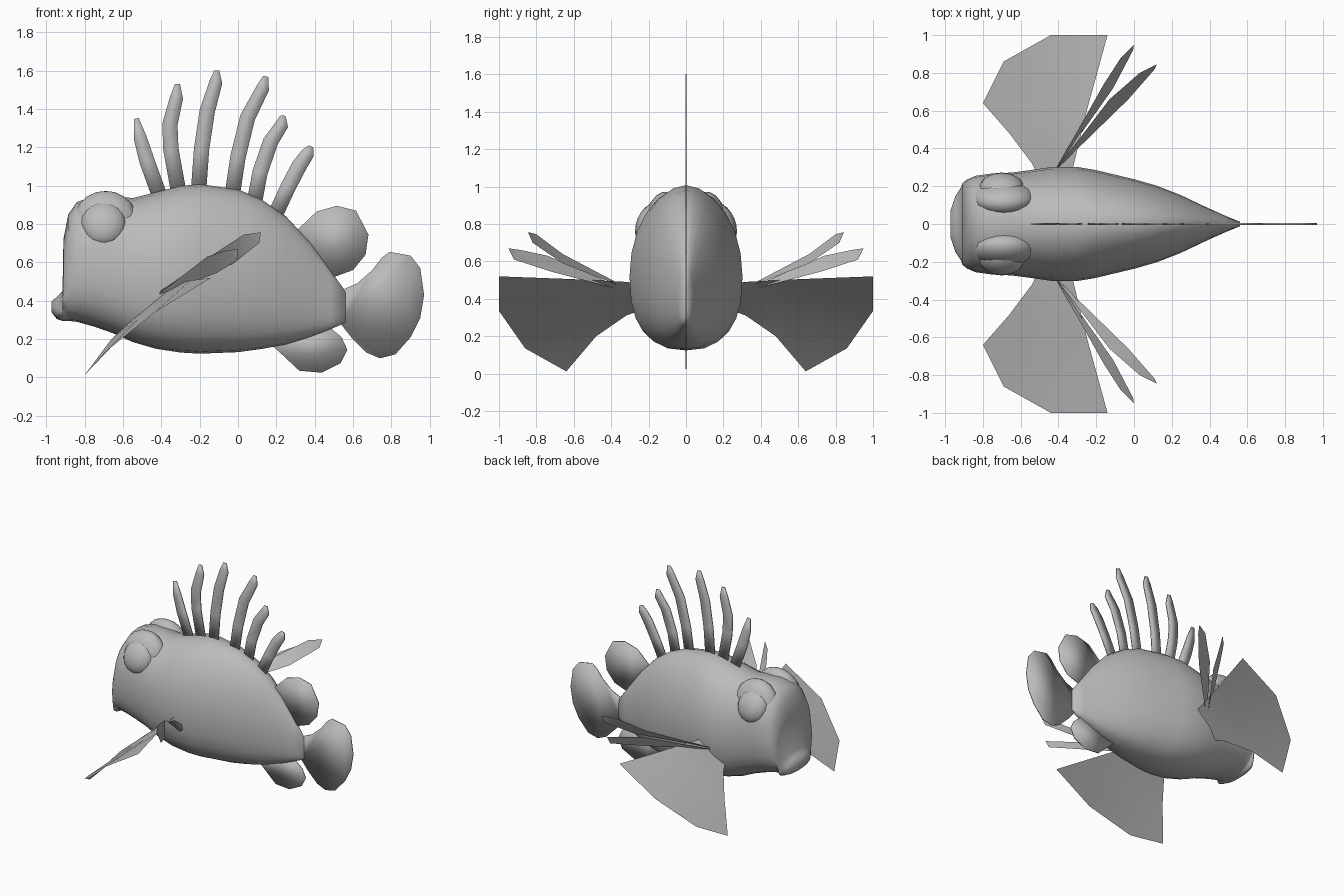
import bpy, bmesh, math
from mathutils import Vector, Matrix

cube = bpy.data.objects.get("Cube")
if cube:
    bpy.data.objects.remove(cube, do_unlink=True)

grey = bpy.data.materials.new("plain_grey")
grey.use_nodes = True
grey.diffuse_color = (0.5, 0.5, 0.5, 1)
grey.node_tree.nodes["Principled BSDF"].inputs["Base Color"].default_value = (0.5, 0.5, 0.5, 1)


def finish(name, bm, recalc=True):
    """Turn a bmesh into a smooth shaded object."""
    if recalc:
        bmesh.ops.recalc_face_normals(bm, faces=bm.faces)
    mesh = bpy.data.meshes.new(name)
    bm.to_mesh(mesh)
    bm.free()
    mesh.materials.append(grey)
    mesh.shade_smooth()
    obj = bpy.data.objects.new(name, mesh)
    bpy.context.collection.objects.link(obj)
    return obj


def skin(bm, rows, closed=False):
    """Join rows of points with quads."""
    rows = [[bm.verts.new(p) for p in row] for row in rows]
    n = len(rows[0])
    for a, b in zip(rows, rows[1:]):
        for i in range(n if closed else n - 1):
            j = (i + 1) % n
            bm.faces.new((a[i], a[j], b[j], b[i]))
    return rows


def thicken(bm, half=0.004):
    """Make a flat shape in the y = 0 plane into a thin plate."""
    geo = bmesh.ops.extrude_face_region(bm, geom=bm.faces[:])["geom"]
    moved = {v for v in geo if isinstance(v, bmesh.types.BMVert)}
    for v in bm.verts:
        v.co.y = half if v in moved else -half


# Body: x, bottom, top, half width, upper roundness
SECTIONS = [
    (-.972, .34, .395, .07, 2), (-.945, .305, .42, .15, 2), (-.915, .295, .45, .195, 2),
    (-.91, .295, .72, .215, 2.2), (-.885, .295, .85, .235, 2.3), (-.84, .29, .915, .255, 2.4),
    (-.75, .265, .945, .268, 2.3), (-.65, .23, .945, .272, 2.2), (-.55, .185, .935, .285, 2.1),
    (-.43, .15, .965, .302, 2), (-.3, .13, .998, .302, 2), (-.2, .124, 1.008, .285, 1.9),
    (0, .132, .98, .237, 1.85), (.12, .148, .93, .203, 1.85), (.25, .172, .84, .152, 1.85),
    (.38, .212, .70, .09, 1.85), (.48, .25, .56, .045, 1.9), (.56, .285, .45, .012, 2)]
rings = []
for x, low, top, w, n in SECTIONS:
    mid = low + (top - low) * 0.45
    ring = []
    for k in range(24):
        a = math.tau * k / 24
        c, s = math.cos(a), math.sin(a)
        e, h = (n, top - mid) if s > 0 else (2.5, mid - low)
        ring.append((x, math.copysign(w * abs(c) ** (2 / e), c),
                     mid + math.copysign(h * abs(s) ** (2 / e), s)))
    rings.append(ring)
bm = bmesh.new()
rows = skin(bm, rings, True)
bm.faces.new(rows[0])
bm.faces.new(rows[-1])
finish("body", bm)


# Eyes and brows
def ball(name, centre, size, tilt):
    bm = bmesh.new()
    bmesh.ops.create_uvsphere(bm, u_segments=14, v_segments=10, radius=1)
    place = Matrix.Translation(centre) @ Matrix.Rotation(tilt, 4, "X") @ Matrix.Diagonal((*size, 1))
    bmesh.ops.transform(bm, matrix=place, verts=bm.verts)
    finish(name, bm)


for side, s in (("left", 1), ("right", -1)):
    ball(side + "_eye", (-.70, .19 * s, .80), (.12, .075, .12), .38 * s)
    ball(side + "_brow", (-.69, .135 * s, .81), (.17, .09, .165), .2 * s)

# Tail, rear back fin and belly fin
FINS = {
    "tail_fin": [(.5, .44), (.54, .455), (.62, .49), (.7, .56), (.75, .625), (.79, .655), (.9, .635),
                 (.95, .57), (.97, .43), (.95, .31), (.9, .21), (.82, .12), (.74, .1), (.67, .13),
                 (.59, .21), (.535, .28), (.5, .3)],
    "rear_back_fin": [(.31, .77), (.41, .865), (.515, .895), (.615, .87), (.68, .745), (.665, .64),
                      (.6, .56), (.49, .52), (.36, .64)],
    "belly_fin": [(.18, .165), (.245, .105), (.32, .035), (.435, .025), (.535, .075), (.57, .145),
                  (.54, .21), (.48, .26), (.32, .25)]}
for name, outline in FINS.items():
    bm = bmesh.new()
    face = bm.faces.new([bm.verts.new((x, 0, z)) for x, z in outline])
    bmesh.ops.inset_region(bm, faces=[face], thickness=.045)
    thicken(bm)
    finish(name, bm)

# Back spines: centre lines from root to tip
SPINES = [
    [(-.41, .95), (-.475, 1.13), (-.51, 1.25), (-.53, 1.35)],
    [(-.31, .97), (-.35, 1.19), (-.355, 1.32), (-.32, 1.46), (-.315, 1.53)],
    [(-.205, .98), (-.19, 1.19), (-.16, 1.39), (-.115, 1.54), (-.11, 1.6)],
    [(-.03, .95), (0, 1.15), (.05, 1.355), (.13, 1.51), (.145, 1.57)],
    [(.085, .91), (.115, 1.07), (.17, 1.23), (.23, 1.32), (.235, 1.365)],
    [(.195, .85), (.26, .99), (.32, 1.105), (.365, 1.17), (.38, 1.205)]]
for i, path in enumerate(SPINES):
    pts = [Vector((x, 0, z)) for x, z in path]
    rows = []
    for k, p in enumerate(pts):
        along = (pts[min(k + 1, len(pts) - 1)] - pts[max(k - 1, 0)]).normalized()
        across = Vector((along.z, 0, -along.x))
        w = .013 if k == len(pts) - 1 else .034 if k == len(pts) - 2 else .04
        rows.append((p - across * w, p + across * w))
    bm = bmesh.new()
    skin(bm, rows)
    thicken(bm)
    finish(f"back_spine_{i + 1}", bm)

# Side fins: a broad fan and two slim leaves on each side
FAN = [(-.8, .64, .012), (-.69, .86, .135), (-.44, 1, .335), (-.14, 1, .52)]
FAN_ENDS = [((-.66, .48, .2), (-.25, .6, .505)), ((-.54, .32, .31), (-.32, .31, .49)),
            ((-.5, .24, .34), (-.34, .24, .47))]
LEAVES = {
    "lower_leaf_fin": [(-.42, .28, .43), (-.16, .74, .63), (-.07, .88, .66), (0, .95, .67),
                       (-.005, .92, .61), (-.11, .72, .545)],
    "upper_leaf_fin": [(-.42, .28, .44), (-.13, .66, .64), (.03, .8, .745), (.12, .845, .757),
                       (.11, .82, .7), (-.03, .66, .59)]}
for side, s in (("left", 1), ("right", -1)):
    flip = Vector((1, s, 1))
    rows = [[Vector(p) * flip for p in FAN]]
    for a, b in FAN_ENDS:
        rows.append([Vector(a).lerp(Vector(b), k / 3) * flip for k in range(4)])
    bm = bmesh.new()
    skin(bm, rows)
    finish(side + "_fan_fin", bm)
    for name, outline in LEAVES.items():
        root, u1, u2, tip, l2, l1 = [Vector(p) * flip for p in outline]
        bm = bmesh.new()
        r, a, b, c, d, e = [bm.verts.new(p) for p in (root, u1, u2, tip, l2, l1)]
        for quad in ((r, a, e), (a, b, d, e), (b, c, d)):
            bm.faces.new(quad)
        finish(f"{side}_{name}", bm)
